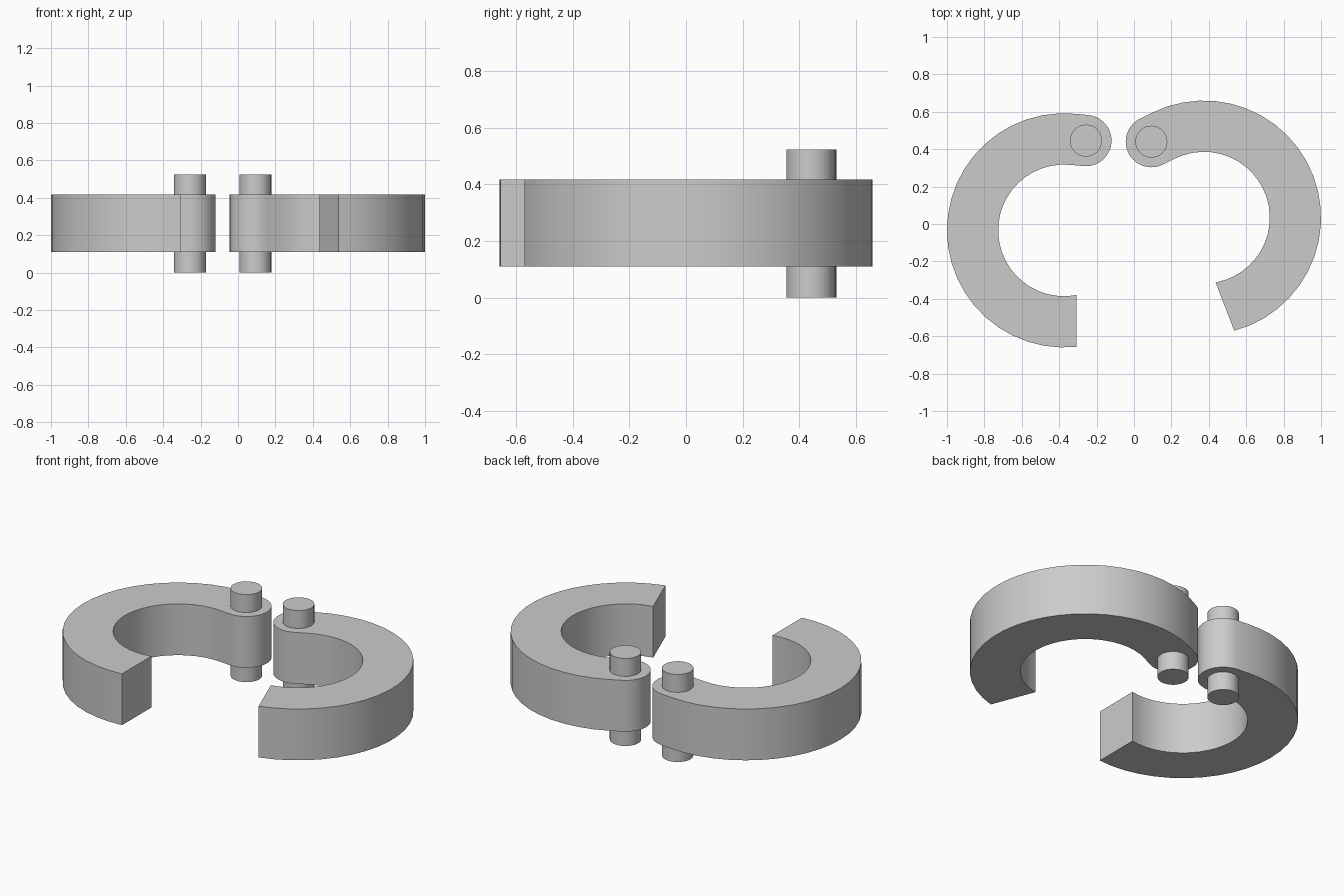
import bpy, bmesh
from math import cos, sin, radians, pi
from mathutils import Matrix, Vector

if "Cube" in bpy.data.objects:
    bpy.data.objects.remove(bpy.data.objects["Cube"])

grey = bpy.data.materials.new("light grey")
grey.use_nodes = True
grey.diffuse_color = (0.6, 0.6, 0.6, 1)
grey.node_tree.nodes["Principled BSDF"].inputs["Base Color"].default_value = (0.6, 0.6, 0.6, 1)

# Jaw measurements, relative to the centre of the ring
OUTER, INNER = 0.626, 0.352
BOSS = (OUTER - INNER) / 2
PIVOT = Vector((0.117, 0.48))
PIN = 0.0855
TANGENT = 84.5          # angle where the ring runs straight into the boss
BODY_Z = (0.11, 0.417)
PIN_Z = (0.0, 0.524)


def arc(centre, radius, start, end, steps):
    angles = [radians(start + (end - start) * i / steps) for i in range(steps + 1)]
    return [centre + radius * Vector((cos(a), sin(a))) for a in angles]


def extrude_outline(name, points, z_range, matrix):
    bm = bmesh.new()
    low, high = z_range
    face = bm.faces.new([bm.verts.new((p.x, p.y, low)) for p in points])
    top = bmesh.ops.extrude_face_region(bm, geom=[face], use_keep_orig=True)
    verts = [v for v in top["geom"] if isinstance(v, bmesh.types.BMVert)]
    bmesh.ops.translate(bm, verts=verts, vec=(0, 0, high - low))
    bmesh.ops.transform(bm, matrix=matrix, verts=bm.verts)
    bmesh.ops.recalc_face_normals(bm, faces=bm.faces)
    mesh = bpy.data.meshes.new(name)
    bm.to_mesh(mesh)
    bm.free()
    mesh.materials.append(grey)
    obj = bpy.data.objects.new(name, mesh)
    bpy.context.collection.objects.link(obj)
    bpy.ops.object.select_all(action="DESELECT")
    obj.select_set(True)
    bpy.context.view_layer.objects.active = obj
    bpy.ops.object.shade_smooth_by_angle(angle=radians(30))


# Outline: rounded boss, outer ring, flat tip, inner ring
origin = Vector((0, 0))
jaw = (arc(PIVOT, BOSS, TANGENT - 180, TANGENT, 20)
       + arc(origin, OUTER, TANGENT, 276, 24)
       + arc(origin, INNER, 280.8, TANGENT, 24))
pin = arc(PIVOT, PIN, 0, 360, 32)[:-1]

# The second jaw is the first one mirrored and swung open
placements = {
    "right": Matrix.Translation((-0.374, -0.034, 0)),
    "left": (Matrix.Translation((0.374, 0.034, 0)) @ Matrix.Rotation(radians(21), 4, "Z")
             @ Matrix.Scale(-1, 4, (1, 0, 0))),
}
for side, matrix in placements.items():
    extrude_outline(side + "_jaw", jaw, BODY_Z, matrix)
    extrude_outline(side + "_pivot_pin", pin, PIN_Z, matrix)
